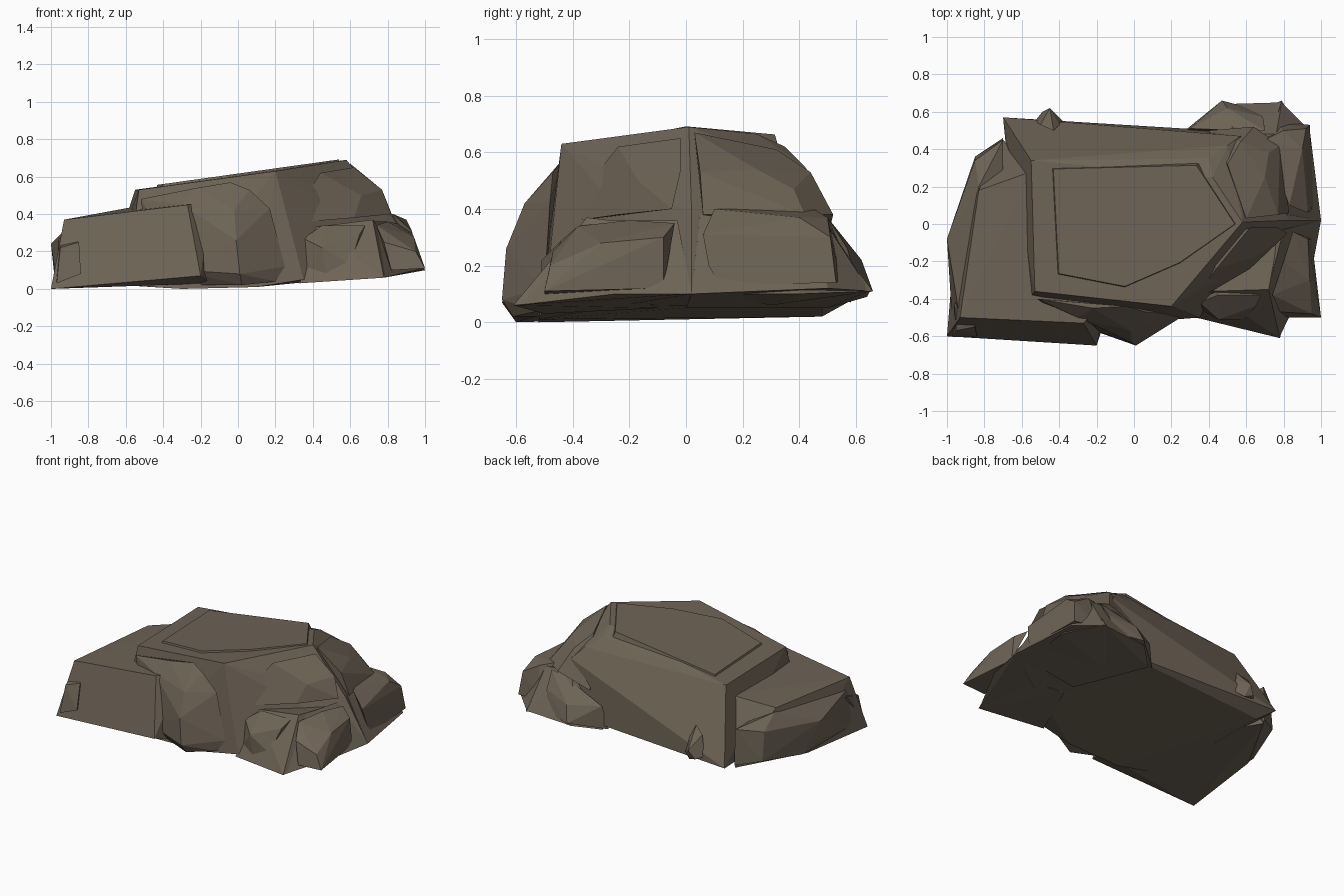
import bpy, bmesh

stone = bpy.data.materials.new("brown_stone")
stone.diffuse_color = (0.155, 0.125, 0.092, 1)


def rock(name, pts):
    """Flat-faced boulder: convex hull of a few corner points."""
    bm = bmesh.new()
    for p in pts:
        bm.verts.new(p)
    res = bmesh.ops.convex_hull(bm, input=bm.verts[:])
    junk = {g for g in res["geom_interior"] + res["geom_unused"]
            if isinstance(g, bmesh.types.BMVert)}
    bmesh.ops.delete(bm, geom=list(junk), context='VERTS')
    bmesh.ops.dissolve_limit(bm, angle_limit=0.06, verts=bm.verts[:], edges=bm.edges[:])
    bmesh.ops.recalc_face_normals(bm, faces=bm.faces[:])
    me = bpy.data.meshes.new(name)
    bm.to_mesh(me)
    bm.free()
    me.materials.append(stone)
    ob = bpy.data.objects.new(name, me)
    bpy.context.collection.objects.link(ob)
    return ob


# Large central boulder with sloping flat top
rock("main_boulder", [
    (-.55, .34, .53), (-.53, -.36, .53), (.2, -.44, .63), (.58, .01, .69),
    (.42, .25, .665), (.4, .35, .62), (.5, .42, .55), (.57, .47, .47),
    (.83, .02, .38), (1, .02, .1), (.35, -.5, .05), (-.6, -.45, .02),
    (-.7, .57, .07), (-.62, .48, .02), (-.3, -.52, 0), (.1, -.52, .01),
    (.6, .49, .09)])

# Thin raised plate following the slope of the top
outline = [(-.44, .3), (-.41, -.27), (-.05, -.34), (.25, -.21),
           (.55, .0), (.4, .22), (.34, .32)]
rock("top_plate", [(x * s, y * s, .53 + .137 * (x + .53) + dz)
                   for x, y in outline for s, dz in ((1.02, -.03), (.98, .014))])

# Rounded faces on either side of the right-hand ridge
rock("right_front_facet", [
    (.62, -.02, .65), (.77, -.02, .53), (.82, -.05, .4), (.38, -.32, .52),
    (.44, -.24, .62), (.38, -.38, .36), (.62, -.24, .38), (.66, -.17, .5),
    (.4, -.1, .4)])
rock("right_back_facet", [
    (.6, .03, .67), (.77, .05, .53), (.83, .06, .38), (.78, .42, .38),
    (.72, .38, .47), (.64, .52, .38), (.57, .44, .53), (.5, .32, .61),
    (.7, .25, .54), (.5, .1, .4), (.4, .5, .3)])

# Left slab and the stones against its outer side
rock("left_slab", [
    (-.93, -.5, .37), (-.27, -.53, .45), (-.2, -.65, .07), (-1, -.6, 0),
    (-.83, .18, .385), (-.55, .28, .44), (-.15, -.4, .46), (-.15, -.5, .03),
    (-.95, 0, .03), (-.7, .45, .03)])
rock("left_side_stone", [
    (-1, -.08, .24), (-.985, -.1, .1), (-.94, -.45, .3), (-.97, -.55, .04),
    (-.85, .34, .28), (-.85, .36, .08), (-.7, .45, .3), (-.83, .2, .36),
    (-.7, .46, .05), (-.95, .05, .04), (-.7, .1, .3)])
rock("left_corner_stone", [
    (-.97, -.605, .03), (-.95, -.57, .22), (-.85, -.55, .25),
    (-.84, -.6, .08), (-.96, -.42, .27), (-.85, -.4, .1)])

# Bulging stone in the middle of the front
rock("front_bulge", [
    (-.52, -.4, .48), (-.22, -.45, .54), (-.04, -.44, .57), (.06, -.47, .53),
    (.17, -.48, .43), (.25, -.5, .12), (.2, -.52, .04), (.02, -.61, .02),
    (.01, -.65, .08), (-.01, -.635, .26), (-.02, -.57, .42),
    (-.3, -.54, .1), (-.3, -.5, .45), (-.45, -.4, .02)])

# Low skirts filling the foot of the right side
rock("right_front_skirt", [
    (1, .02, .1), (.95, -.25, .1), (.78, -.6, .06), (.35, -.5, .04),
    (.8, -.03, .36), (.72, -.34, .36), (.5, 0, .06)])
rock("right_back_skirt", [
    (1, .02, .1), (.94, .5, .12), (.79, .65, .11), (.45, .64, .09),
    (.3, .5, .05), (.82, .05, .38), (.76, .48, .37), (.55, .48, .38),
    (.5, 0, .05)])

# Front right ledge and its small stones
rock("right_front_ledge", [
    (.78, -.61, .06), (.72, -.35, .37), (.33, -.5, .03), (.4, -.36, .33),
    (.9, -.2, .1), (.78, -.02, .33), (.5, -.1, .05)])
rock("ledge_front_stone", [
    (.36, -.46, .1), (.35, -.42, .27), (.45, -.51, .22), (.47, -.51, .08),
    (.6, -.51, .13), (.65, -.44, .29), (.45, -.38, .34), (.4, -.33, .3),
    (.68, -.38, .34)])
rock("ledge_right_stone", [
    (1, -.5, .11), (.82, -.5, .1), (.78, -.47, .25), (.74, -.38, .34),
    (.94, -.3, .28), (.93, -.08, .3), (.85, -.04, .35), (.95, -.08, .12),
    (.8, -.2, .36), (.95, -.48, .2)])

# Back right corner stones
rock("right_back_stone", [
    (.94, .53, .14), (.92, .51, .3), (.8, .5, .37), (.83, .1, .4),
    (.93, .06, .31), (.95, .08, .2), (.96, .12, .13), (.9, .4, .37),
    (.7, .45, .4), (.75, .55, .15)])
rock("back_corner_ledge", [
    (.79, .66, .11), (.6, .58, .1), (.94, .4, .1), (.73, .47, .36),
    (.5, .3, .06), (.9, .1, .1)])
rock("back_ledge_stone", [
    (.47, .66, .11), (.66, .61, .12), (.6, .5, .35), (.3, .51, .22),
    (.26, .49, .06), (.5, .62, .22), (.7, .5, .37), (.69, .57, .26)])

# Small bump low on the back
rock("back_bump", [
    (-.53, .55, .1), (-.45, .62, .15), (-.38, .55, .1), (-.43, .58, .07),
    (-.5, .53, .24), (-.43, .5, .28), (-.4, .53, .2), (-.49, .6, .09)])
